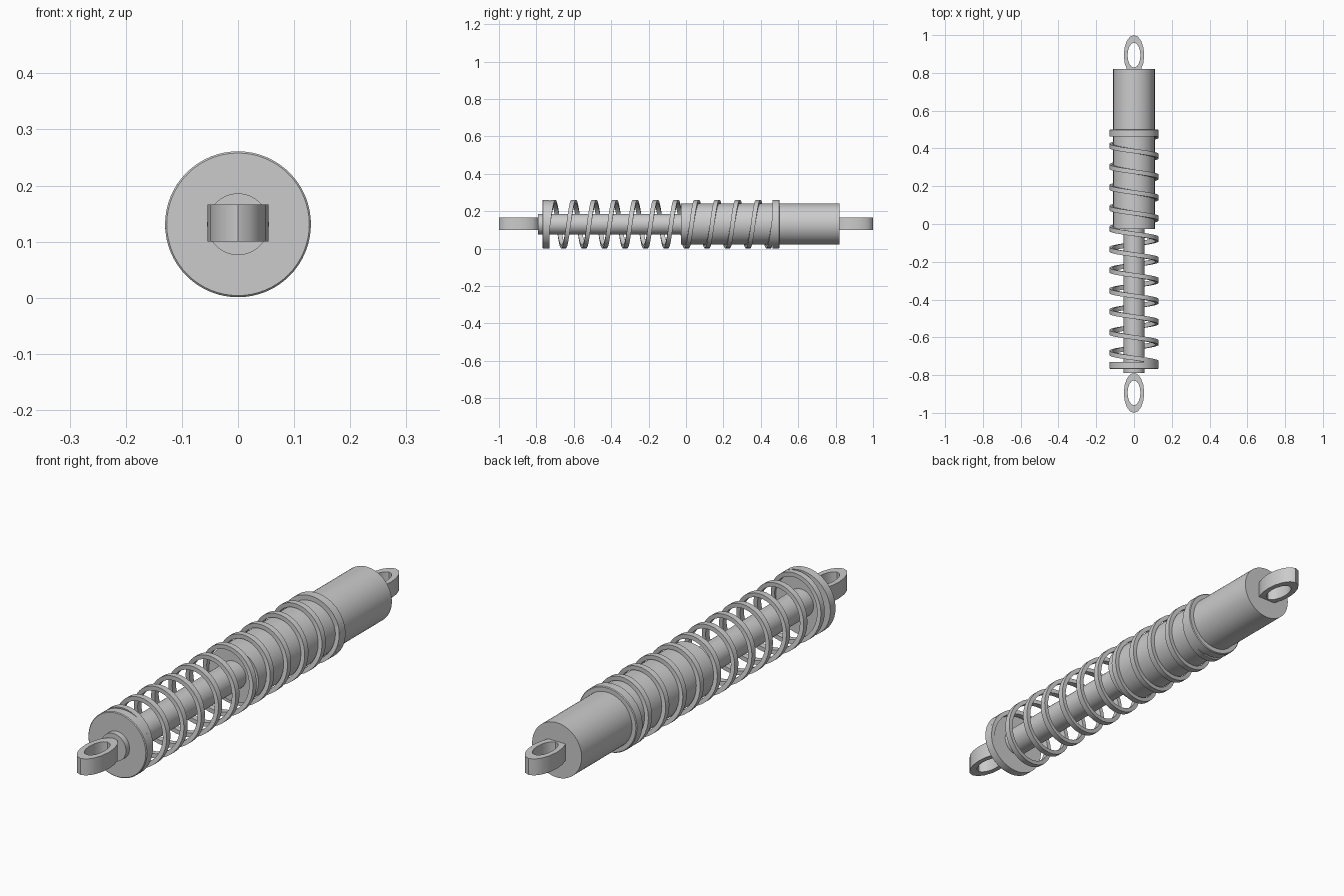
import bpy, bmesh
from math import sin, cos, pi

if "Cube" in bpy.data.objects:
    bpy.data.objects.remove(bpy.data.objects["Cube"])

AXIS_Z = 0.131  # height of the damper's long axis


def make_object(name, bm, smooth=True):
    bmesh.ops.recalc_face_normals(bm, faces=bm.faces[:])
    mesh = bpy.data.meshes.new(name)
    bm.to_mesh(mesh)
    bm.free()
    obj = bpy.data.objects.new(name, mesh)
    bpy.context.collection.objects.link(obj)
    if smooth:
        bpy.ops.object.select_all(action='DESELECT')
        obj.select_set(True)
        bpy.context.view_layer.objects.active = obj
        bpy.ops.object.shade_smooth_by_angle(angle=0.6)
    return obj


def lathe(name, profile, sides=64):
    """Revolve (radius, y) points round the long axis and cap both ends."""
    bm = bmesh.new()
    rings = [[bm.verts.new((r * sin(2 * pi * i / sides), y,
                            AXIS_Z + r * cos(2 * pi * i / sides)))
              for i in range(sides)] for r, y in profile]
    for a, b in zip(rings, rings[1:]):
        for i in range(sides):
            j = (i + 1) % sides
            bm.faces.new((a[i], a[j], b[j], b[i]))
    bm.faces.new(rings[0])
    bm.faces.new(rings[-1])
    return make_object(name, bm)


def sweep(bm, sections, closed):
    """Join a row of four-point cross-sections into a bar."""
    rows = [[bm.verts.new(p) for p in s] for s in sections]
    pairs = list(zip(rows, rows[1:] + rows[:1]))
    for a, b in pairs if closed else pairs[:-1]:
        for i in range(4):
            j = (i + 1) % 4
            bm.faces.new((a[i], a[j], b[j], b[i]))
    if not closed:
        bm.faces.new(rows[0])
        bm.faces.new(rows[-1])


def eyelet(name, y, sides=16):
    """Oval mounting eye with a vertical hole."""
    outer, inner = (0.054, 0.106), (0.034, 0.066)
    bm = bmesh.new()
    sections = []
    for i in range(sides):
        s, c = sin(2 * pi * i / sides), cos(2 * pi * i / sides)
        sections.append([(r[0] * s, y + r[1] * c, z) for r, z in
                         ((outer, 0.10), (outer, 0.166), (inner, 0.166), (inner, 0.10))])
    sweep(bm, sections, True)
    return make_object(name, bm)


def spring(name, y_start, y_end, pitch, phase, steps=40):
    """Helical spring of rectangular wire."""
    r_in, r_out, half = 0.113, 0.13, 0.012
    count = int((y_end - y_start) / pitch * steps)
    bm = bmesh.new()
    sections = []
    for k in range(count + 1):
        y = y_start + pitch * k / steps
        t = 2 * pi * (y - phase) / pitch
        sections.append([(r * sin(t), y + d, AXIS_Z - r * cos(t)) for r, d in
                         ((r_in, -half), (r_out, -half), (r_out, half), (r_in, half))])
    sweep(bm, sections, False)
    return make_object(name, bm)


# Cylinder body and piston rod
lathe("damper_body", [(0.11, -0.027), (0.11, 0.82)])
lathe("piston_rod", [(0.055, -0.79), (0.055, 0.0)])

# Spring seats at each end of the coil
lathe("lower_spring_seat", [(0.127, -0.767), (0.13, -0.764), (0.13, -0.731)])
lathe("upper_spring_seat", [(0.13, 0.462), (0.13, 0.497), (0.127, 0.50)])

# Coil spring
spring("coil_spring", -0.75, 0.475, 0.1096, -0.655)

# Mounting eyes
eyelet("rear_eye", 0.894)
eyelet("front_eye", -0.894)
